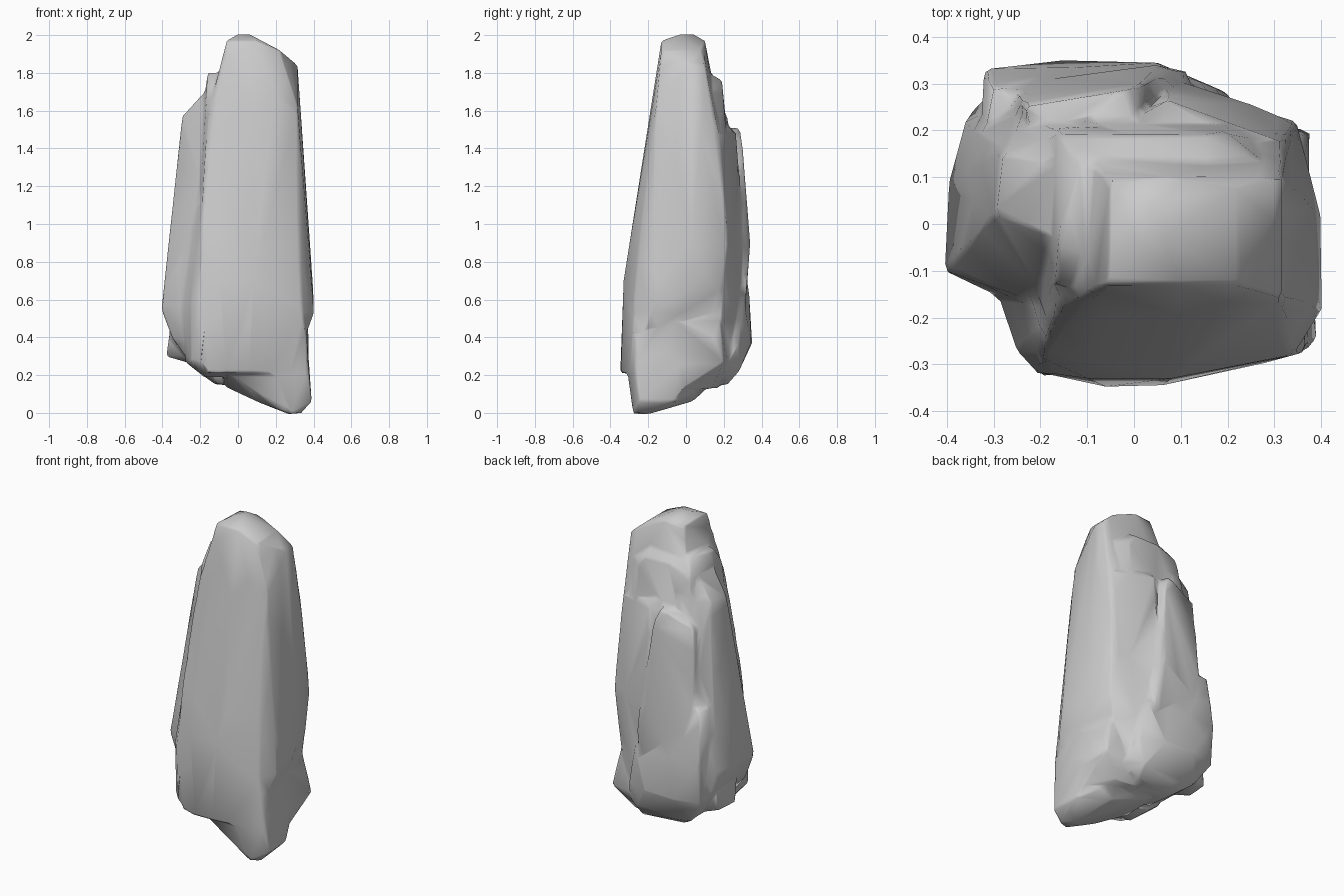
import bpy, bmesh, math

rock = bmesh.new()

def shard(rings):
    """Add a chiselled convex stone: hull over level outlines {z: [(x, y), ...]}."""
    verts = [rock.verts.new((x, y, z)) for z, ring in rings.items() for x, y in ring]
    bmesh.ops.convex_hull(rock, input=verts)
    loose = [v for v in verts if v.is_valid and not v.link_faces]
    bmesh.ops.delete(rock, geom=loose, context='VERTS')

# tall central slab with the sloping front face
shard({
    2.005: [(0.0, -0.03), (0.06, -0.03), (0.03, 0.04)],
    1.97: [(-0.06, -0.13), (0.1, -0.13), (-0.05, 0.09), (0.08, 0.1)],
    1.92: [(0.22, -0.13), (0.22, 0.08)],
    1.84: [(-0.09, -0.145), (0.315, 0.03), (0.315, 0.1), (-0.08, 0.12)],
    1.62: [(0.315, -0.158), (-0.15, -0.17)],
    1.45: [(-0.17, -0.19), (0.2, -0.19), (0.315, 0.18), (-0.15, 0.2)],
    1.20: [(-0.185, -0.235), (0.25, -0.225), (0.32, -0.17), (0.33, 0.19)],
    0.90: [(-0.2, -0.285), (0.32, -0.25), (0.37, 0.0), (0.345, 0.225), (-0.22, 0.22)],
    0.70: [(-0.1, -0.33), (0.08, -0.33)],
    0.65: [(0.39, -0.14), (0.398, 0.02), (0.34, 0.19)],
    0.53: [(-0.21, -0.315), (0.34, -0.28), (0.402, -0.18), (0.38, -0.02), (-0.25, 0.22)],
    0.21: [(-0.06, -0.348), (0.06, -0.345), (-0.17, -0.31), (0.29, -0.295),
           (0.25, 0.1), (-0.15, 0.2)],
})

# shoulder step at the upper left and rear
shard({
    1.80: [(-0.16, -0.05), (-0.05, -0.08), (0.15, 0.12), (-0.12, 0.12)],
    1.76: [(0.15, 0.19), (0.0, 0.19)],
    1.70: [(-0.165, -0.13), (0.29, 0.12), (0.2, 0.195), (-0.16, 0.19)],
    1.15: [(-0.2, -0.18), (0.3, 0.19), (0.2, 0.24), (-0.25, 0.25)],
})

# long shard on the left
shard({
    1.71: [(-0.165, -0.03), (-0.16, 0.13)],
    1.57: [(-0.295, 0.02), (-0.28, 0.15), (-0.15, -0.09), (-0.1, 0.22)],
    1.15: [(-0.31, 0.0), (-0.3, 0.19), (-0.22, 0.26), (-0.18, -0.18), (-0.05, 0.25)],
    0.55: [(-0.405, -0.1), (-0.395, 0.09), (-0.36, 0.22), (-0.15, -0.22), (0.0, 0.3)],
    0.40: [(-0.35, -0.1), (-0.34, 0.25), (-0.15, -0.2)],
    0.25: [(-0.24, -0.1), (-0.25, 0.25), (0.0, 0.25), (0.0, -0.1)],
})

# front-left sliver beside the slab
shard({
    1.10: [(-0.2, -0.22), (-0.22, -0.15), (-0.1, -0.2)],
    0.60: [(-0.25, -0.27), (-0.3, -0.12), (-0.2, -0.325), (-0.1, -0.25)],
    0.27: [(-0.25, -0.26), (-0.28, -0.1), (-0.19, -0.325), (0.0, -0.2)],
    0.19: [(-0.17, -0.25), (-0.18, -0.05), (0.0, -0.2)],
})

# back right plate
shard({
    1.53: [(0.05, 0.22), (0.2, 0.19), (-0.05, 0.18)],
    1.48: [(0.07, 0.265), (0.3, 0.18), (0.325, 0.13)],
    0.90: [(0.08, 0.31), (0.25, 0.255), (0.345, 0.215), (0.35, 0.1)],
    0.52: [(0.08, 0.3), (0.2, 0.265), (0.32, 0.19), (0.3, 0.1)],
    0.25: [(0.0, 0.26), (0.25, 0.2), (0.2, 0.0), (0.0, 0.1)],
})

# back left plate with the slanting edge
shard({
    1.51: [(-0.02, 0.285), (0.0, 0.2), (-0.1, 0.22)],
    1.42: [(-0.235, 0.25), (0.02, 0.3), (-0.18, 0.1)],
    0.90: [(0.05, 0.34), (-0.04, 0.325), (-0.26, 0.27)],
    0.72: [(0.12, 0.325), (-0.25, 0.3), (0.0, 0.1)],
    0.35: [(0.1, 0.3), (-0.2, 0.28), (0.0, 0.1)],
})

# lower back bulge
shard({
    0.94: [(-0.3, 0.29), (-0.1, 0.27), (-0.15, 0.1), (-0.33, 0.12)],
    0.62: [(-0.32, 0.33), (-0.12, 0.335), (0.15, 0.3)],
    0.37: [(-0.32, 0.31), (-0.15, 0.35), (0.05, 0.345), (0.2, 0.28), (-0.33, 0.1)],
    0.22: [(-0.22, 0.27), (0.15, 0.28), (0.25, 0.2)],
    0.15: [(-0.12, 0.18), (0.15, 0.22), (0.1, 0.0), (-0.1, 0.0)],
})

# lower right bulge
shard({
    0.52: [(0.32, 0.18), (0.37, -0.1), (0.1, -0.2)],
    0.40: [(0.365, -0.27), (0.37, 0.0), (0.365, 0.15), (0.1, 0.1)],
    0.27: [(0.375, 0.2), (0.37, 0.1), (0.37, -0.27), (0.25, 0.22)],
    0.13: [(0.25, 0.14), (0.1, 0.17), (0.1, -0.1), (0.36, -0.02)],
})

# pointed foot
shard({
    0.50: [(0.35, -0.28), (0.36, 0.0), (0.0, -0.29), (0.0, 0.1)],
    0.22: [(-0.06, -0.28), (0.2, -0.31), (0.37, -0.27), (0.36, 0.0), (-0.1, 0.1)],
    0.14: [(-0.07, -0.12), (-0.05, 0.1), (0.22, 0.12)],
    0.06: [(0.39, -0.25), (0.38, -0.06), (0.1, -0.22), (0.12, -0.08), (0.2, 0.035)],
    -0.007: [(0.28, -0.28), (0.33, -0.26), (0.27, -0.2)],
})

# small chip under the left side
shard({
    0.47: [(-0.36, 0.0), (-0.34, 0.2), (-0.25, 0.1)],
    0.30: [(-0.38, 0.05), (-0.36, 0.2), (-0.2, 0.0), (-0.2, 0.25)],
    0.27: [(-0.28, 0.05), (-0.28, 0.2), (-0.2, 0.1)],
})

bmesh.ops.recalc_face_normals(rock, faces=rock.faces[:])
mesh = bpy.data.meshes.new("standing_rock")
rock.to_mesh(mesh)
rock.free()
ob = bpy.data.objects.new("standing_rock", mesh)
bpy.context.collection.objects.link(ob)

# fuse the stones, weather the surface, then reduce to broad facets
m = ob.modifiers.new("fuse", 'REMESH')
m.mode = 'VOXEL'
m.voxel_size = 0.012
m = ob.modifiers.new("weather", 'SMOOTH')
m.factor = 0.5
m.iterations = 4
m = ob.modifiers.new("facets", 'DECIMATE')
m.ratio = 0.015
ob.select_set(True)
bpy.context.view_layer.objects.active = ob
for name in ("fuse", "weather", "facets"):
    bpy.ops.object.modifier_apply(modifier=name)
bpy.ops.object.shade_smooth_by_angle(angle=math.radians(65))
